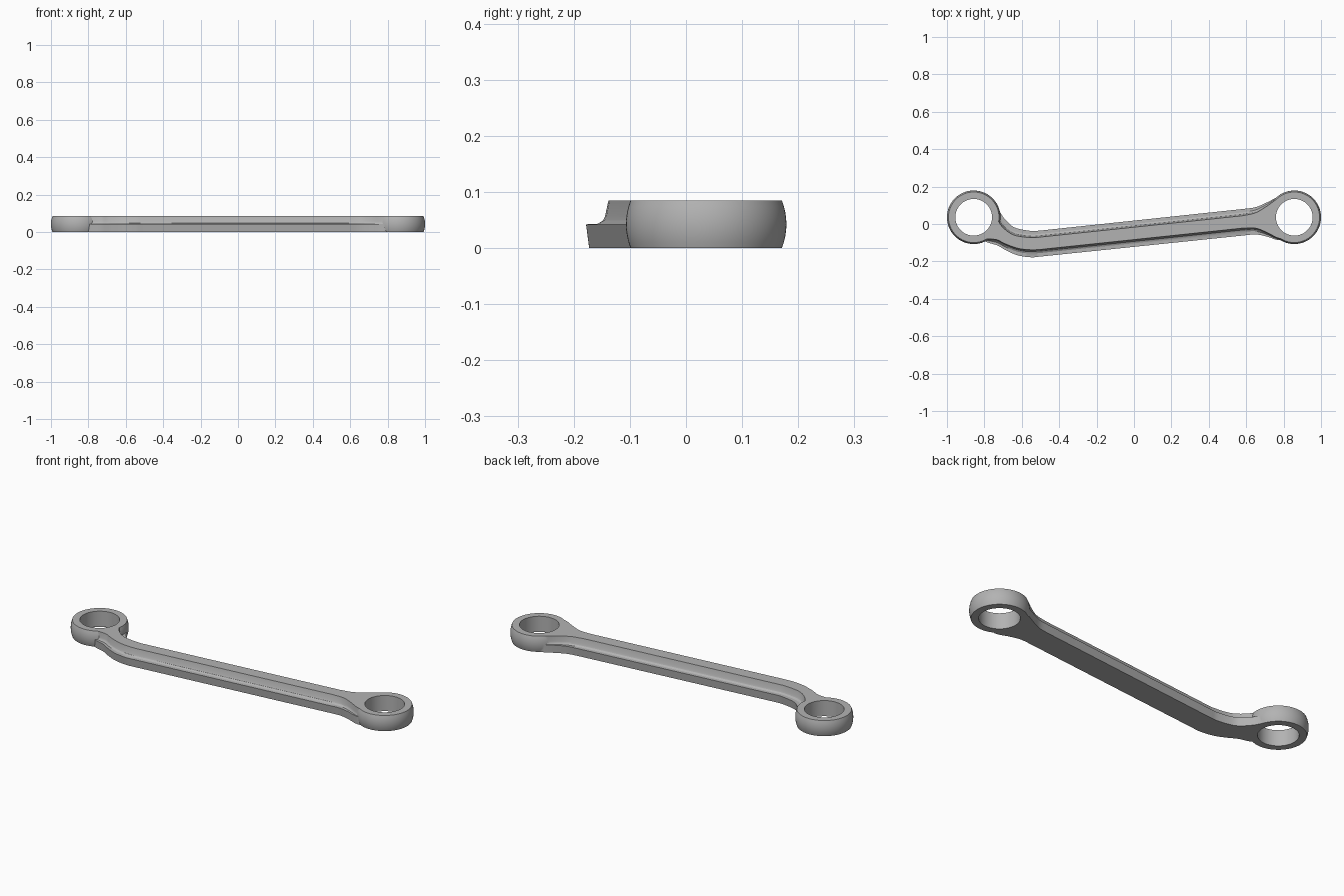
import bpy
import bmesh
import math
from mathutils import Vector

cube = bpy.data.objects.get("Cube")
if cube:
    bpy.data.objects.remove(cube, do_unlink=True)

HEIGHT = 0.085
MID = HEIGHT / 2
RING_X, RING_Y = 0.857, 0.036
HOLE_RADIUS = 0.098
SEGMENTS = 96

steel = bpy.data.materials.new("satin grey steel")
steel.use_nodes = True
colour = (0.45, 0.45, 0.45, 1)
steel.diffuse_color = colour
steel.node_tree.nodes["Principled BSDF"].inputs["Base Color"].default_value = colour


def loft(name, sections):
    """Skin closed cross-sections and cap both ends."""
    bm = bmesh.new()
    rows = [[bm.verts.new(point) for point in section] for section in sections]
    count = len(rows[0])
    for first, second in zip(rows, rows[1:]):
        for i in range(count):
            j = (i + 1) % count
            bm.faces.new((first[i], first[j], second[j], second[i]))
    bm.faces.new(rows[0])
    bm.faces.new(rows[-1])
    bmesh.ops.recalc_face_normals(bm, faces=bm.faces)
    mesh = bpy.data.meshes.new(name)
    bm.to_mesh(mesh)
    bm.free()
    obj = bpy.data.objects.new(name, mesh)
    bpy.context.collection.objects.link(obj)
    mesh.materials.append(steel)
    return obj


def turned(name, x, profile):
    """Turn a radius/height profile around a vertical axis."""
    angles = [math.tau * i / SEGMENTS for i in range(SEGMENTS)]
    return loft(name, [[(x + r * math.cos(a), RING_Y + r * math.sin(a), z)
                        for a in angles] for r, z in profile])


def smooth_path(points, steps=6):
    """Spline through the points of one rail."""
    pts = [Vector(p) for p in points]
    pts = [2 * pts[0] - pts[1]] + pts + [2 * pts[-1] - pts[-2]]
    path = []
    for a, b, c, d in zip(pts, pts[1:], pts[2:], pts[3:]):
        for i in range(steps):
            t = i / steps
            path.append(b + 0.5 * t * ((c - a) + t * (2 * a - 5 * b + 4 * c - d
                        + t * (3 * (b - c) + d - a))))
    return path + [pts[-2]]


def combine(obj, other, operation):
    mod = obj.modifiers.new(operation.lower(), "BOOLEAN")
    mod.operation = operation
    mod.solver = "EXACT"
    mod.object = other
    bpy.context.view_layer.objects.active = obj
    bpy.ops.object.modifier_apply(modifier=mod.name)
    bpy.data.objects.remove(other, do_unlink=True)


# Rails of the handle: bent end, then flared end, joined by a straight run
flange_back = smooth_path([(-.76, .125), (-.735, .1), (-.705, .045), (-.67, .005),
                           (-.63, -.022), (-.55, -.037), (-.5, -.035)]) + \
    smooth_path([(.58, .08), (.65, .09), (.71, .115), (.76, .14), (.8, .15)])
flange_front = smooth_path([(-.8, -.09), (-.78, -.1), (-.73, -.115), (-.68, -.143),
                            (-.62, -.168), (-.55, -.178), (-.5, -.174)]) + \
    smooth_path([(.58, -.062), (.65, -.056), (.71, -.067), (.77, -.086), (.82, -.08)])
crown_back = smooth_path([(-.76, .115), (-.745, .08), (-.732, .03), (-.7, -.02),
                          (-.64, -.06), (-.55, -.073), (-.5, -.07)]) + \
    smooth_path([(.58, .044), (.65, .06), (.71, .095), (.76, .13), (.8, .14)])
crown_front = smooth_path([(-.8, -.08), (-.77, -.08), (-.73, -.085), (-.69, -.105),
                           (-.62, -.13), (-.55, -.138), (-.5, -.136)]) + \
    smooth_path([(.58, -.022), (.65, -.022), (.71, -.045), (.77, -.075), (.81, -.08)])

# Side profile: share of the way from crown to flange, and height
SIDE = [(.86, 0), (1, MID), (.5, .043), (.25, .049), (.15, .057), (0, HEIGHT)]


def side_points(crown, flange):
    return [(*crown.lerp(flange, share), z) for share, z in SIDE]


# Handle with a raised crown and a wider lower flange
sections = [side_points(cb, fb) + side_points(cf, ff)[::-1]
            for fb, ff, cb, cf in zip(flange_back, flange_front, crown_back, crown_front)]
wrench = loft("ring_wrench", sections)

# Bulged ring heads with round holes
bulge = []
for i in range(9):
    s = i / 4 - 1
    bulge.append((0.143 - 0.008 * s * s, MID * (1 + s)))
for side in (-1, 1):
    combine(wrench, turned("ring_head", side * RING_X, bulge), "UNION")
for side in (-1, 1):
    cutter = turned("hole_cutter", side * RING_X, [(HOLE_RADIUS, -.1), (HOLE_RADIUS, .2)])
    cutter.hide_render = True
    combine(wrench, cutter, "DIFFERENCE")

# Smooth shading with crisp edges
bpy.ops.object.select_all(action="DESELECT")
wrench.select_set(True)
bpy.context.view_layer.objects.active = wrench
bpy.ops.object.shade_smooth_by_angle(angle=math.radians(30))
